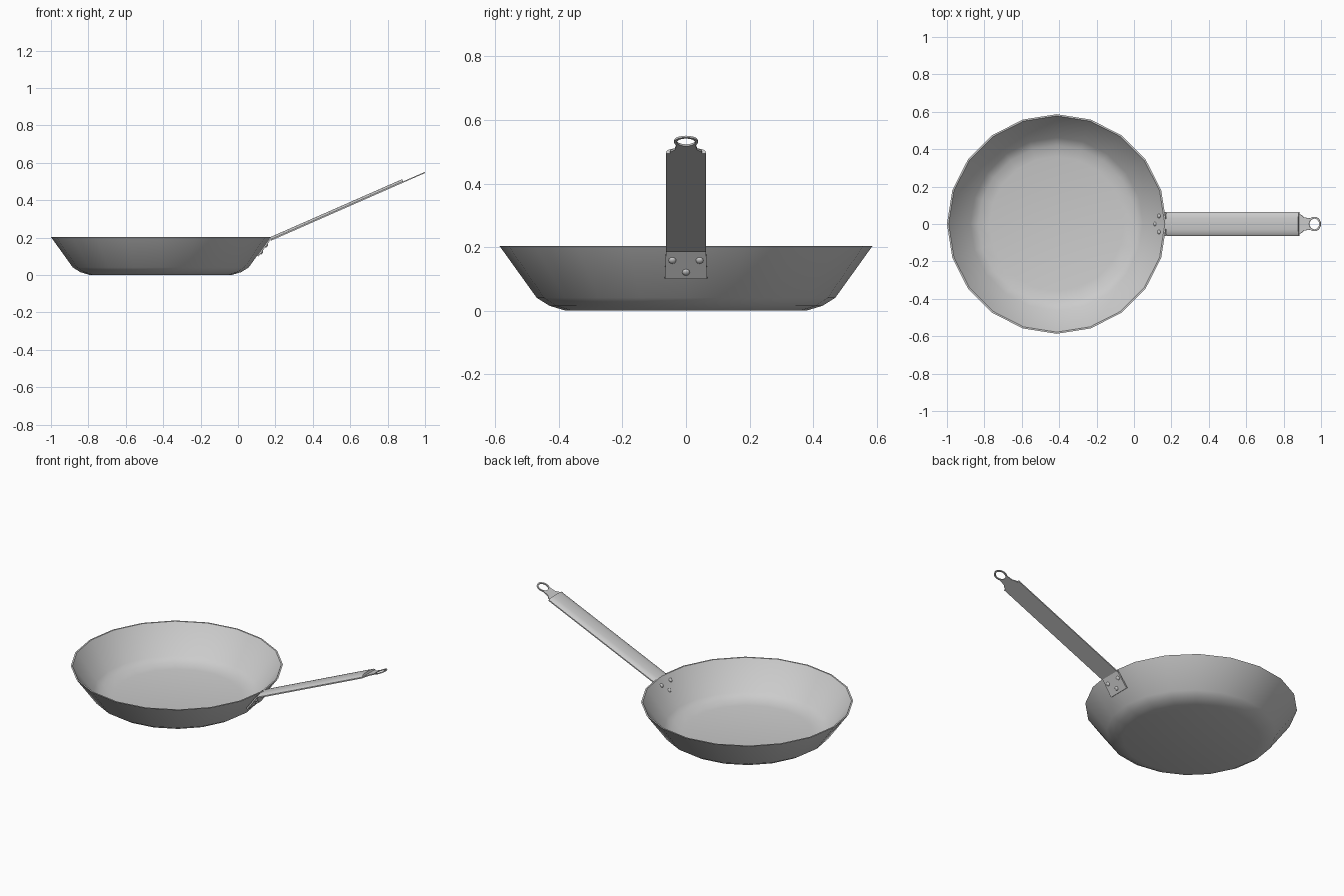
import bpy, bmesh
from math import radians, cos, sin, atan2, pi
from mathutils import Matrix, Vector

if "Cube" in bpy.data.objects:
    bpy.data.objects.remove(bpy.data.objects["Cube"])


def finish(name, bm, matrix=Matrix(), smooth=30):
    bmesh.ops.remove_doubles(bm, verts=bm.verts, dist=1e-5)
    bmesh.ops.transform(bm, matrix=matrix, verts=bm.verts)
    bmesh.ops.recalc_face_normals(bm, faces=bm.faces)
    me = bpy.data.meshes.new(name)
    bm.to_mesh(me)
    bm.free()
    ob = bpy.data.objects.new(name, me)
    bpy.context.collection.objects.link(ob)
    bpy.ops.object.select_all(action='DESELECT')
    ob.select_set(True)
    bpy.context.view_layer.objects.active = ob
    bpy.ops.object.shade_smooth_by_angle(angle=radians(smooth))
    return ob


def lathe(name, profile, sides, matrix, closed=False):
    """Revolve an (r, z) profile about z."""
    bm = bmesh.new()
    vs = [bm.verts.new((r, 0, z)) for r, z in profile]
    pairs = list(zip(vs, vs[1:])) + ([(vs[-1], vs[0])] if closed else [])
    es = [bm.edges.new(p) for p in pairs]
    bmesh.ops.spin(bm, geom=vs + es, cent=(0, 0, 0), axis=(0, 0, 1),
                   angle=2 * pi, steps=sides)
    return finish(name, bm, matrix)


def prism(name, points, offset, matrix=Matrix()):
    """Extrude a polygon along an offset vector."""
    bm = bmesh.new()
    face = bm.faces.new([bm.verts.new(p) for p in points])
    out = bmesh.ops.extrude_face_region(bm, geom=[face], use_keep_orig=True)
    moved = [g for g in out['geom'] if isinstance(g, bmesh.types.BMVert)]
    bmesh.ops.translate(bm, vec=offset, verts=moved)
    return finish(name, bm, matrix)


# Twenty-sided pan with thin wall
CX = -0.413
lathe("pan_body", [(0, 0), (.38, 0), (.43, .015), (.47, .04), (.587, .203),
                   (.578, .203), (.462, .046), (.42, .023), (.36, .012), (0, .012)],
      20, Matrix.Translation((CX, 0, 0)))

# Handle frame: local x runs along the handle, z is its upper side
start = Vector((.178, 0, .184))
rise = atan2(.545 - .184, 1 - .178)
frame = Matrix.Translation(start) @ Matrix.Rotation(-rise, 4, 'Y')
total = (1 - .178) / cos(rise)
grip = (.885 - .178) / cos(rise)

# Flat-bottomed grip with a gently domed top
half = [(.063, 0), (.063, .007), (.054, .014), (.03, .019)]
section = half + [(-y, z) for y, z in reversed(half)]
prism("handle_grip", [(0, y, z) for y, z in section], (grip, 0, 0), frame)

# Hanging ring and the neck that joins it to the grip
T, RO, RI = .006, .038, .029
rc = total - RO
lathe("hanging_ring", [(RI, 0), (RO, 0), (RO, T), (RI, T)], 20,
      frame @ Matrix.Translation((rc, 0, 0)), closed=True)
side = [(grip - .005, .051), (grip + .012, .049), (grip + .028, .035)]
arc = [(rc + .034 * cos(radians(a)), .034 * sin(radians(a))) for a in (120, 145, 165)]
edge = side + arc
outline = edge + [(x, -y) for x, y in reversed(edge)]
prism("ring_neck", [(x, y, 0) for x, y in outline], (0, 0, T), frame)

# Mounting plate lying against the sloped wall
slope = Vector((.117, 0, .163)).normalized()
normal = Vector((slope.z, 0, -slope.x))


def wall(z):
    return Vector((.587 + CX - (.203 - z) * .117 / .163, 0, z))


low, high = wall(.104), wall(.193)
prism("mounting_plate", [low + Vector((0, -.067, 0)), low + Vector((0, .067, 0)),
                         high + Vector((0, .063, 0)), high + Vector((0, -.063, 0))],
      normal * .009)

# Three rivets, domed inside the pan and outside the plate
turn = normal.to_track_quat('Z', 'Y').to_matrix().to_4x4()
for i, (y, z) in enumerate([(-.043, .163), (.043, .163), (0, .126)]):
    for label, depth in (("outer", .009), ("inner", -.008 - .15 * abs(y))):
        bm = bmesh.new()
        bmesh.ops.create_uvsphere(bm, u_segments=12, v_segments=8, radius=.012)
        pos = wall(z) + normal * depth + Vector((0, y, 0))
        finish(f"{label}_rivet_{i + 1}", bm,
               Matrix.Translation(pos) @ turn @ Matrix.Diagonal((1, 1, .6, 1)), 60)
